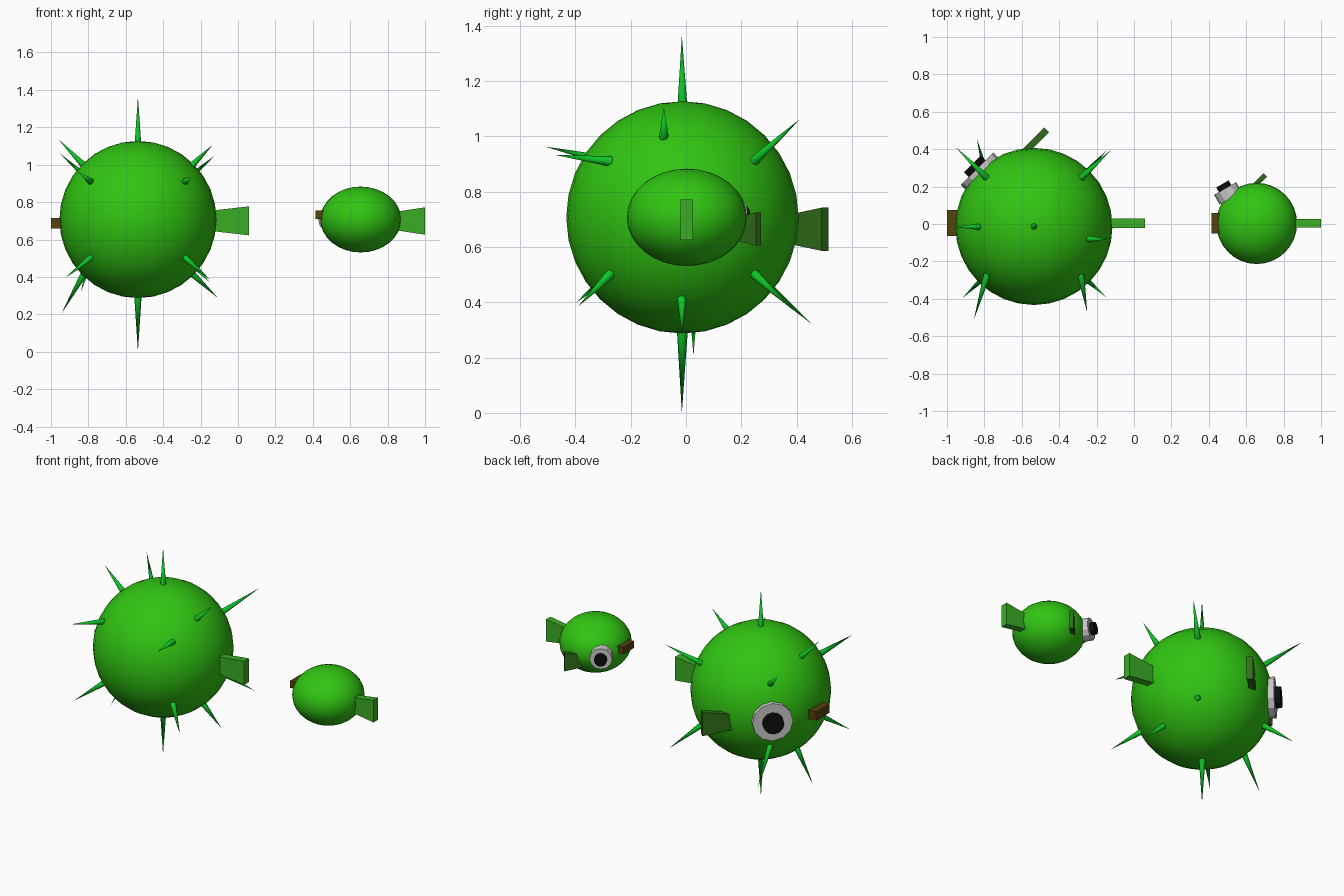
import bpy, bmesh, math
from mathutils import Vector

if "Cube" in bpy.data.objects:
    bpy.data.objects.remove(bpy.data.objects["Cube"])


def material(name, rgb):
    m = bpy.data.materials.new(name)
    m.diffuse_color = (*rgb, 1)
    m.use_nodes = True
    m.node_tree.nodes["Principled BSDF"].inputs["Base Color"].default_value = m.diffuse_color
    return m


SKIN = material("skin_green", (0.03, 0.56, 0.006))
SPIKE = material("spike_green", (0.004, 0.55, 0.02))
TAIL = material("tail_green", (0.042, 0.42, 0.018))
FIN = material("fin_dark_green", (0.03, 0.16, 0.01))
LIP = material("lip_brown", (0.09, 0.055, 0.004))
BLACK = material("pupil_black", (0.004, 0.004, 0.004))


def finish(name, mat, smooth=None):
    ob = bpy.context.object
    ob.name = name
    if mat:
        ob.data.materials.append(mat)
    if smooth:
        bpy.ops.object.shade_smooth_by_angle(angle=math.radians(smooth))
    return ob


def body(name, center, radii):
    bpy.ops.mesh.primitive_uv_sphere_add(segments=32, ring_count=16, location=center)
    bpy.context.object.scale = radii
    bpy.ops.object.transform_apply(location=False, rotation=False)
    return finish(name, SKIN, 60)


def rod(name, a, b, r1, r2, sides, mat, smooth=None):
    """Cone or cylinder running from a to b."""
    a, b = Vector(a), Vector(b)
    d = b - a
    bpy.ops.mesh.primitive_cone_add(vertices=sides, radius1=r1, radius2=r2,
                                    depth=d.length, location=(a + b) / 2)
    bpy.context.object.rotation_euler = d.to_track_quat('Z', 'Y').to_euler()
    return finish(name, mat, smooth)


def fin(name, root, tip, h_root, h_tip, thick, mat):
    """Flat paddle from root to tip, taller at the tip."""
    root, tip = Vector(root), Vector(tip)
    d = tip - root
    bpy.ops.mesh.primitive_cube_add(size=1, location=(root + tip) / 2)
    ob = bpy.context.object
    for v in ob.data.vertices:
        h = h_tip if v.co.x > 0 else h_root
        v.co = (v.co.x * d.length, v.co.y * thick, v.co.z * h)
    ob.rotation_euler.z = math.atan2(d.y, d.x)
    return finish(name, mat)


def box(name, center, size, mat):
    bpy.ops.mesh.primitive_cube_add(size=1, location=center)
    bpy.context.object.scale = size
    return finish(name, mat)


def eye(name, origin, azimuth, r_white, r_pupil, white, pupil):
    """Two stacked discs; white and pupil give start and end along the axis."""
    o = Vector(origin)
    d = Vector((math.cos(math.radians(azimuth)), math.sin(math.radians(azimuth)), 0))
    rod(name + "_white", o + d * white[0], o + d * white[1], r_white, r_white, 12, None)
    rod(name + "_pupil", o + d * pupil[0], o + d * pupil[1], r_pupil, r_pupil, 12, BLACK)


# Large puffed-up fish
C = Vector((-0.535, -0.013, 0.707))
body("large_body", C, (0.42, 0.42, 0.42))
fin("large_tail", (-0.16, 0.004, 0.70), (0.06, 0.004, 0.70), 0.105, 0.155, 0.05, TAIL)
fin("large_side_fin", (-0.60, 0.37, 0.664), (-0.467, 0.503, 0.664), 0.10, 0.156, 0.036, FIN)
box("large_mouth", (-0.94, 0.005, 0.687), (0.12, 0.14, 0.058), LIP)
eye("large_eye", (-0.535, -0.008, 0.69), 135, 0.123, 0.064, (0.36, 0.43), (0.42, 0.465))

# Spikes: two poles, eight corners, four along the edges between
rod("spike_top", C + Vector((0, 0, 0.40)), (-0.535, -0.015, 1.365), 0.018, 0, 8, SPIKE, 60)
rod("spike_bottom", C - Vector((0, 0, 0.39)), (-0.535, -0.015, 0.0), 0.021, 0, 8, SPIKE, 60)
corner_tips = [(-0.123, 0.396, 1.05), (-0.15, 0.39, 0.37), (-0.952, 0.41, 1.06),
               (-0.84, 0.455, 0.321), (-0.15, -0.39, 0.385), (-0.917, -0.396, 0.40),
               (-0.856, -0.51, 0.963), (-0.25, -0.474, 0.933)]
edge_tips = [(-0.96, -0.015, 1.136), (-0.943, 0.027, 0.206),
             (-0.135, -0.08, 1.106), (-0.108, -0.015, 0.288)]
for i, t in enumerate(corner_tips):
    d = Vector(t) - C
    base = C + Vector([math.copysign(s, k) for s, k in zip((0.25, 0.257, 0.202), d)])
    rod(f"spike_corner_{i + 1}", base, t, 0.019, 0, 8, SPIKE, 60)
for i, t in enumerate(edge_tips):
    d = Vector(t) - C
    base = C + Vector((math.copysign(0.287, d.x), d.y, math.copysign(0.287, d.z)))
    rod(f"spike_edge_{i + 1}", base, t, 0.018, 0, 8, SPIKE, 60)

# Small calm fish
body("small_body", (0.656, 0.003, 0.707), (0.216, 0.217, 0.176))
fin("small_tail", (0.83, 0.003, 0.699), (1.0, 0.003, 0.699), 0.095, 0.146, 0.045, TAIL)
fin("small_side_fin", (0.612, 0.172, 0.665), (0.702, 0.262, 0.665), 0.075, 0.12, 0.026, FIN)
box("small_mouth", (0.455, 0.004, 0.733), (0.08, 0.11, 0.046), LIP)
eye("small_eye", (0.487, 0.19, 0.711), 120, 0.068, 0.038, (-0.06, 0), (-0.01, 0.028))
